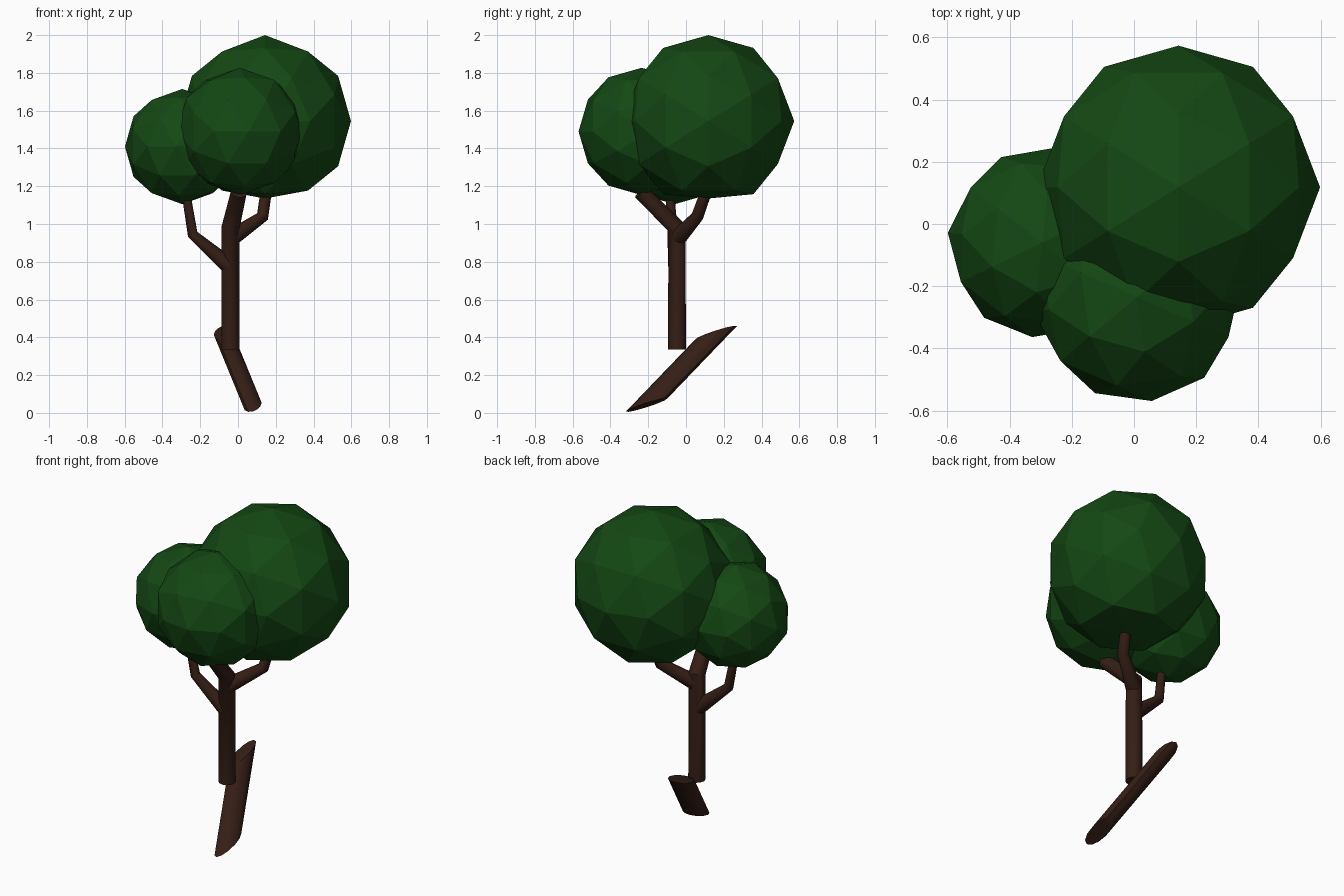
import bpy, bmesh, math
from mathutils import Vector, Matrix

if "Cube" in bpy.data.objects:
    bpy.data.objects.remove(bpy.data.objects["Cube"])


def material(name, rgb):
    m = bpy.data.materials.new(name)
    m.diffuse_color = (*rgb, 1)
    m.use_nodes = True
    m.node_tree.nodes["Principled BSDF"].inputs["Base Color"].default_value = m.diffuse_color
    return m


LEAF = material("leaf_green", (0.007, 0.065, 0.007))
BARK = material("bark_brown", (0.035, 0.013, 0.008))


def finish(bm, name, mat, smooth=False):
    bmesh.ops.recalc_face_normals(bm, faces=bm.faces)
    me = bpy.data.meshes.new(name)
    bm.to_mesh(me)
    bm.free()
    me.materials.append(mat)
    ob = bpy.data.objects.new(name, me)
    bpy.context.collection.objects.link(ob)
    if smooth:
        bpy.ops.object.select_all(action='DESELECT')
        ob.select_set(True)
        bpy.context.view_layer.objects.active = ob
        bpy.ops.object.shade_smooth_by_angle(angle=math.radians(40))
    return ob


def foliage(name, center, r, turn=0, floor=0):
    # axis-aligned icosahedron, split once and pushed onto a sphere
    bm = bmesh.new()
    phi = (1 + 5 ** 0.5) / 2
    for a in (-1, 1):
        for b in (-phi, phi):
            for co in ((a, b, 0), (0, a, b), (b, 0, a)):
                bm.verts.new(co)
    bmesh.ops.convex_hull(bm, input=bm.verts)
    bmesh.ops.subdivide_edges(bm, edges=bm.edges[:], cuts=1, use_grid_fill=True)
    rot = Matrix.Rotation(math.radians(turn), 3, 'Z')
    for v in bm.verts:
        v.co = rot @ v.co.normalized() * r + Vector(center)
        v.co.z = max(v.co.z, floor)
    finish(bm, name, LEAF)


def skin(bm, rings):
    # joins rings of points into a capped tube
    loops = [[bm.verts.new(p) for p in ring] for ring in rings]
    n = len(loops[0])
    for a, b in zip(loops, loops[1:]):
        for i in range(n):
            bm.faces.new((a[i], a[(i + 1) % n], b[(i + 1) % n], b[i]))
    bm.faces.new(loops[0])
    bm.faces.new(loops[-1])


def ring(c, u, v, n=12):
    return [c + u * math.cos(t) + v * math.sin(t)
            for t in (2 * math.pi * i / n for i in range(n))]


def limb(name, path, radii):
    bm = bmesh.new()
    pts = [Vector(p) for p in path]
    rings = []
    for i, (p, r) in enumerate(zip(pts, radii)):
        a = (p - pts[i - 1]).normalized() if i else Vector()
        b = (pts[i + 1] - p).normalized() if i + 1 < len(pts) else Vector()
        t = (a + b).normalized()
        u = Vector((0, 1, 0)).cross(t).normalized()
        rings.append(ring(p, u * r, t.cross(u) * r))
    skin(bm, rings)
    finish(bm, name, BARK, True)


# crown
foliage("large_crown", (0.143, 0.118, 1.545), 0.455, 0, 1.135)
foliage("front_crown", (0.01, -0.235, 1.49), 0.337, 8)
foliage("left_crown", (-0.295, -0.06, 1.41), 0.305, -6)

# trunk bending into the front bough, plus two side branches
limb("trunk", [(-0.04, -0.048, 0.335), (-0.04, -0.048, 0.98), (0.005, -0.24, 1.17)],
     [0.048, 0.048, 0.042])
limb("right_branch", [(-0.03, -0.04, 0.93), (0.13, 0.06, 1.04), (0.15, 0.11, 1.18)],
     [0.045, 0.033, 0.03])
limb("left_branch", [(-0.05, -0.05, 0.78), (-0.24, -0.07, 0.945), (-0.275, -0.085, 1.16)],
     [0.045, 0.028, 0.023])

# slanted base log with obliquely cut ends
bm = bmesh.new()
u, v = Vector((0.048, 0, 0.012)), Vector((0, 0.11, 0.035))
skin(bm, [ring(Vector((0.077, -0.208, 0.042)), u, v),
          ring(Vector((-0.08, 0.16, 0.425)), u, v)])
finish(bm, "base_log", BARK, True)
